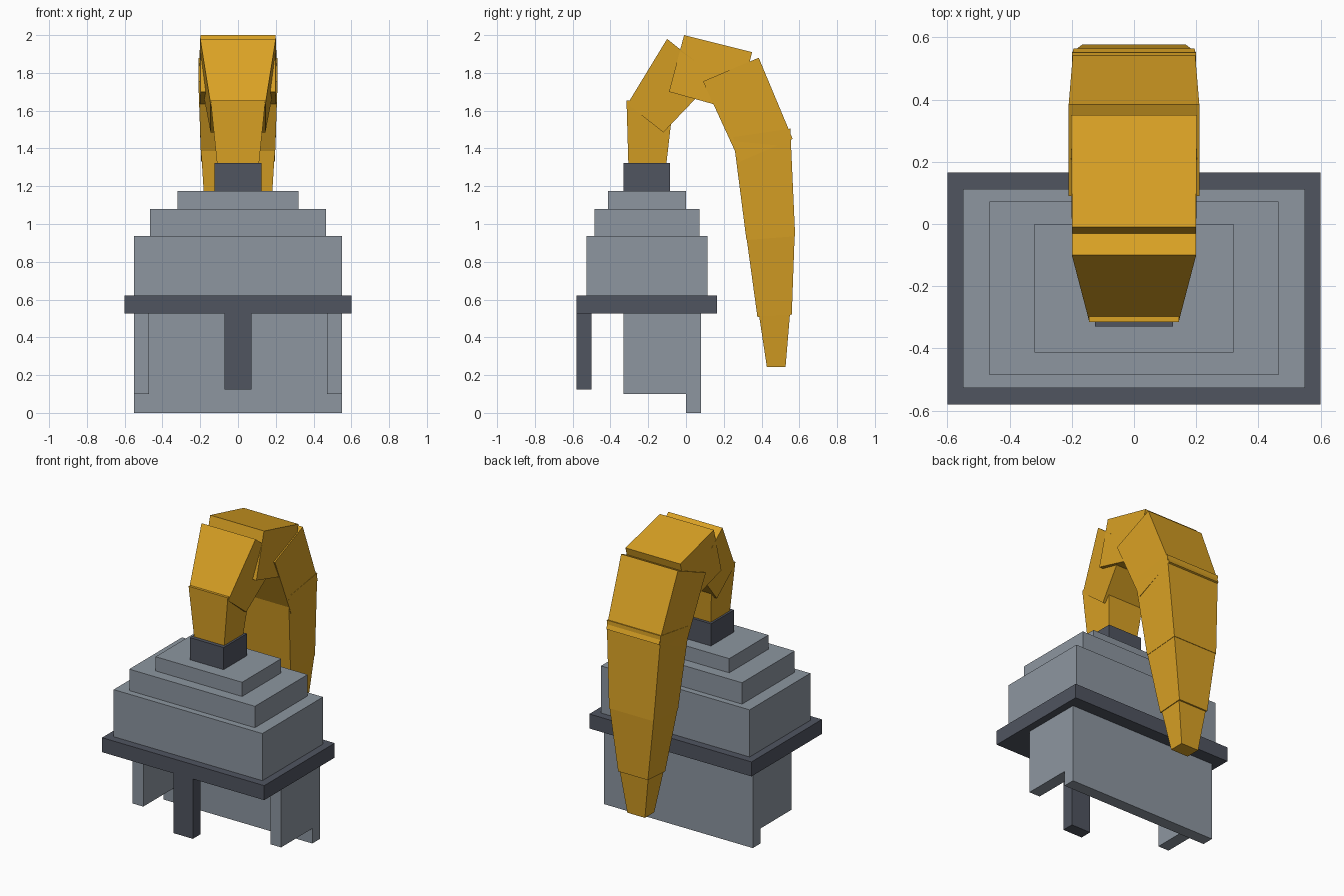
import bpy
import bmesh

cube = bpy.data.objects.get("Cube")
if cube:
    bpy.data.objects.remove(cube, do_unlink=True)


def material(name, rgb):
    mat = bpy.data.materials.new(name)
    mat.use_nodes = True
    mat.diffuse_color = (*rgb, 1)
    mat.node_tree.nodes["Principled BSDF"].inputs["Base Color"].default_value = (*rgb, 1)
    return mat


steel = material("steel grey", (0.266, 0.305, 0.352))
iron = material("dark iron", (0.08, 0.089, 0.117))
gold = material("plume gold", (0.70, 0.36, 0.018))


def hexahedron(name, start, end, mat):
    """Solid spanning two four-cornered end loops."""
    bm = bmesh.new()
    a = [bm.verts.new(p) for p in start]
    b = [bm.verts.new(p) for p in end]
    bm.faces.new(a)
    bm.faces.new(b[::-1])
    for i in range(4):
        j = (i + 1) % 4
        bm.faces.new((a[i], b[i], b[j], a[j]))
    bmesh.ops.recalc_face_normals(bm, faces=bm.faces)
    mesh = bpy.data.meshes.new(name)
    bm.to_mesh(mesh)
    bm.free()
    mesh.materials.append(mat)
    obj = bpy.data.objects.new(name, mesh)
    bpy.context.collection.objects.link(obj)
    return obj


def box(name, x, y, z, mat):
    loops = [[(x[0], y[0], h), (x[1], y[0], h), (x[1], y[1], h), (x[0], y[1], h)] for h in z]
    return hexahedron(name, *loops, mat)


def plume_segment(name, start, end):
    """Each end is (half width, (y, z) outer corner, (y, z) inner corner)."""
    loops = [[(-w, *outer), (w, *outer), (w, *inner), (-w, *inner)]
             for w, outer, inner in (start, end)]
    return hexahedron(name, *loops, gold)


# Lower helmet: neck guard, cheek guards and nose guard
box("neck_guard", (-0.55, 0.55), (0, 0.08), (0, 0.525), steel)
for side, s in (("left", 1), ("right", -1)):
    box(side + "_cheek_guard", (0.47 * s, 0.55 * s), (-0.33, 0), (0.1, 0.525), steel)
box("nose_guard", (-0.072, 0.072), (-0.58, -0.5), (0.125, 0.525), iron)

# Brim and stepped crown
box("brim", (-0.6, 0.6), (-0.58, 0.165), (0.525, 0.622), iron)
box("crown_lower", (-0.55, 0.55), (-0.528, 0.113), (0.622, 0.937), steel)
box("crown_middle", (-0.465, 0.465), (-0.485, 0.072), (0.937, 1.08), steel)
box("crown_upper", (-0.32, 0.32), (-0.414, 0), (1.08, 1.175), steel)
box("plume_holder", (-0.125, 0.125), (-0.33, -0.085), (1.175, 1.323), iron)

# Plume arching from the crown over the back
segments = [
    ((0.11, (-0.305, 1.31), (-0.105, 1.31)), (0.145, (-0.315, 1.655), (-0.065, 1.655))),
    ((0.145, (-0.31, 1.635), (-0.12, 1.485)), (0.2, (-0.1, 1.98), (0.157, 1.775))),
    ((0.199, (-0.01, 2.0), (-0.09, 1.70)), (0.203, (0.35, 1.91), (0.27, 1.60))),
    ((0.21, (0.385, 1.88), (0.09, 1.755)), (0.195, (0.565, 1.45), (0.285, 1.33))),
    ((0.2, (0.552, 1.505), (0.25, 1.46)), (0.165, (0.578, 0.935), (0.32, 0.915))),
    ((0.163, (0.575, 0.937), (0.322, 0.917)), (0.11, (0.56, 0.52), (0.378, 0.508))),
    ((0.105, (0.55, 0.52), (0.388, 0.509)), (0.065, (0.527, 0.243), (0.428, 0.243))),
]
for i, (start, end) in enumerate(segments, 1):
    plume_segment(f"plume_segment_{i}", start, end)
